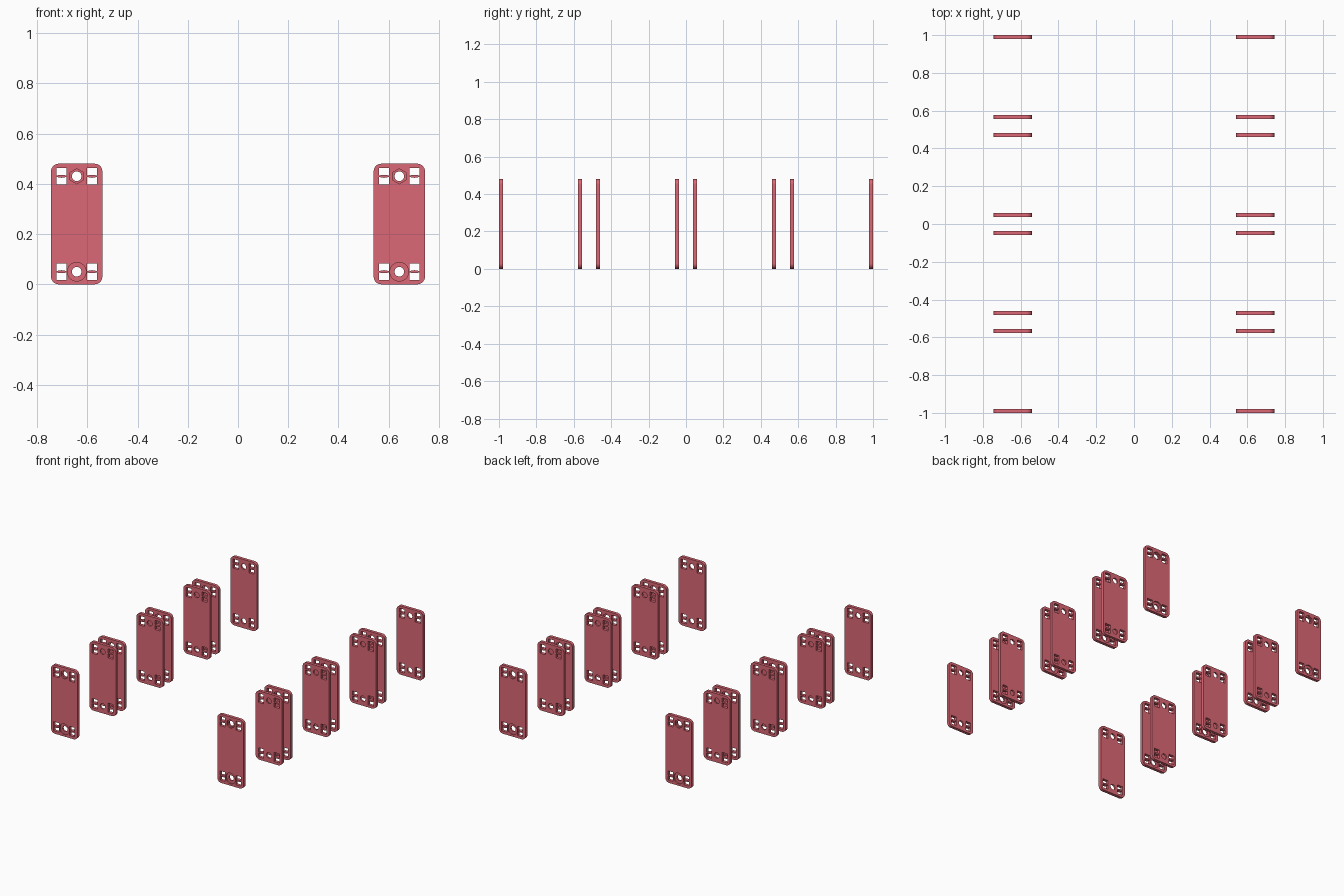
import bpy, bmesh
from math import cos, sin, pi

if "Cube" in bpy.data.objects:
    bpy.data.objects.remove(bpy.data.objects["Cube"])

W, H, T, R = 0.204, 0.48, 0.021, 0.03      # plate width, height, thickness, corner radius
LOW, HIGH = 0.05, 0.43                     # heights of the two hole rows

mat = bpy.data.materials.new("red_plastic")
mat.diffuse_color = (0.72, 0.14, 0.18, 1)
mat.use_nodes = True
mat.node_tree.nodes["Principled BSDF"].inputs["Base Color"].default_value = mat.diffuse_color


def prism(name, pts, y0, y1):
    """Solid made by pushing an (x, z) outline from y0 to y1."""
    bm = bmesh.new()
    face = bm.faces.new([bm.verts.new((x, y0, z)) for x, z in pts])
    ext = bmesh.ops.extrude_face_region(bm, geom=[face])["geom"]
    moved = [v for v in ext if isinstance(v, bmesh.types.BMVert)]
    bmesh.ops.translate(bm, verts=moved, vec=(0, y1 - y0, 0))
    bmesh.ops.recalc_face_normals(bm, faces=bm.faces)
    me = bpy.data.meshes.new(name)
    bm.to_mesh(me)
    bm.free()
    ob = bpy.data.objects.new(name, me)
    bpy.context.collection.objects.link(ob)
    return ob


def circle(r, z, n, turn=0.0):
    return [(r * cos(2 * pi * i / n + turn), z + r * sin(2 * pi * i / n + turn)) for i in range(n)]


# plate blank with rounded corners
outline = []
for k, (sx, sz) in enumerate([(1, 1), (-1, 1), (-1, -1), (1, -1)]):
    for i in range(9):
        a = k * pi / 2 + i * pi / 16
        outline.append((sx * (W / 2 - R) + R * cos(a), H / 2 + sz * (H / 2 - R) + R * sin(a)))
blank = prism("plate_blank", outline, -T / 2, T / 2)

# cutters: bolt holes, nut and bolt-head pockets, strap slots
cutters = []
for z in (LOW, HIGH):
    cutters.append(prism("bolt_hole", circle(0.019, z, 32), -0.05, 0.05))
    for sx in (-1, 1):
        for sz in (-1, 1):
            pts = [(sx * 0.061 - 0.02, z + sz * 0.032), (sx * 0.061 + 0.02, z + sz * 0.032)]
            for i in range(9):             # slot edge bowed around the middle web
                u = 1 - i / 4
                pts.append((sx * 0.061 + 0.02 * u, z + sz * (0.002 + 0.004 * (1 - u * u))))
            cutters.append(prism("strap_slot", pts, -0.05, 0.05))
cutters.append(prism("nut_pocket", circle(0.030, HIGH, 6, pi / 6), -0.05, -0.001))
cutters.append(prism("head_pocket", circle(0.037, LOW, 40), -0.05, -0.001))

for c in cutters:
    c.hide_render = True
    m = blank.modifiers.new(c.name, 'BOOLEAN')
    m.operation, m.solver, m.object = 'DIFFERENCE', 'EXACT', c

bpy.context.view_layer.update()
plate = bpy.data.meshes.new_from_object(blank.evaluated_get(bpy.context.evaluated_depsgraph_get()))
plate.name = "mounting_plate"
plate.materials.clear()
plate.materials.append(mat)
for ob in cutters + [blank]:
    bpy.data.objects.remove(ob)

# four bays per side, each with a plate at both ends, pockets facing out of the bay
LENGTH, GAP = 0.4445, 0.074
for sx in (-1, 1):
    for bay in range(4):
        start = -1 + bay * (LENGTH + GAP)
        for y, turn in ((start + T / 2, 0), (start + LENGTH - T / 2, pi)):
            ob = bpy.data.objects.new("mounting_plate", plate)
            ob.location = (sx * 0.642, y, 0)
            ob.rotation_euler = (0, 0, turn)
            bpy.context.collection.objects.link(ob)
